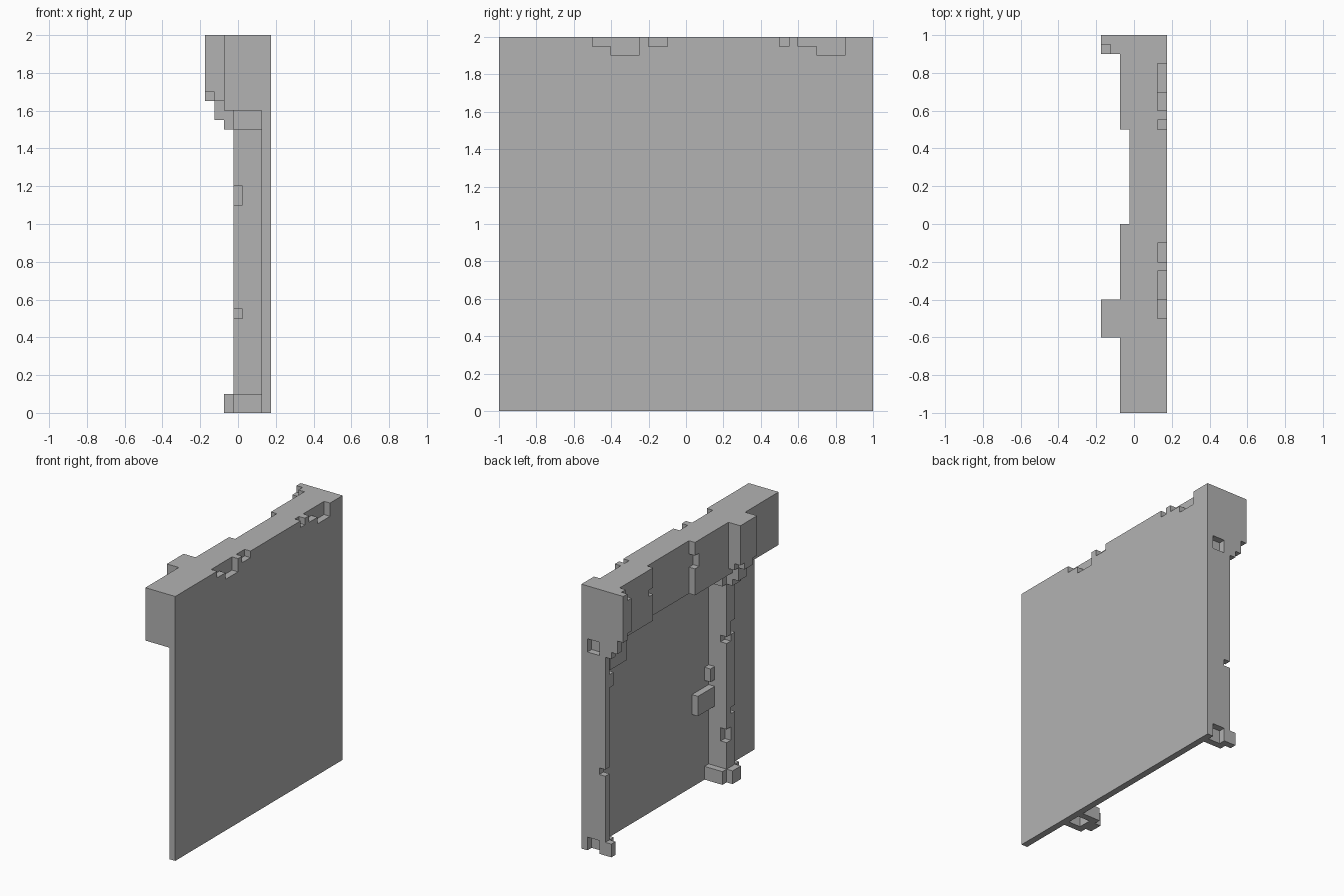
import bpy
import bmesh

if "Cube" in bpy.data.objects:
    bpy.data.objects.remove(bpy.data.objects["Cube"])

stone = bpy.data.materials.new("plain_grey")
stone.use_nodes = True
grey = (0.45, 0.45, 0.45, 1)
stone.diffuse_color = grey
stone.node_tree.nodes["Principled BSDF"].inputs["Base Color"].default_value = grey

FACE, BACK = 0.125, 0.175      # inner and outer plane of the wall panel
POST = -0.025                  # inner plane of the posts
BEAM = -0.075                  # inner plane of the beam


def add_prism(bm, plan, z0, z1):
    """Extrude a plan outline upwards."""
    face = bm.faces.new([bm.verts.new((x, y, z0)) for x, y in plan])
    top = bmesh.ops.extrude_face_region(bm, geom=[face])["geom"]
    verts = [v for v in top if isinstance(v, bmesh.types.BMVert)]
    bmesh.ops.translate(bm, verts=verts, vec=(0, 0, z1 - z0))


def make(name, prisms):
    bm = bmesh.new()
    for plan, z0, z1 in prisms:
        add_prism(bm, plan, z0, z1)
    bmesh.ops.recalc_face_normals(bm, faces=bm.faces[:])
    mesh = bpy.data.meshes.new(name)
    bm.to_mesh(mesh)
    bm.free()
    mesh.materials.append(stone)
    obj = bpy.data.objects.new(name, mesh)
    bpy.context.collection.objects.link(obj)
    return obj


def box(x0, x1, y0, y1, z0, z1):
    return [(x0, y0), (x1, y0), (x1, y1), (x0, y1)], z0, z1


def chip(obj, boxes):
    """Cut block-shaped chips out of a part."""
    for i, b in enumerate(boxes):
        cutter = make(f"{obj.name}_cutter_{i + 1}", [box(*b)])
        cutter.hide_render = True
        cutter.hide_viewport = True
        cutter.display_type = 'WIRE'
        mod = obj.modifiers.new("chip", 'BOOLEAN')
        mod.operation = 'DIFFERENCE'
        mod.solver = 'EXACT'
        mod.object = cutter


# Wall panel with a chipped top edge
panel = make("wall_panel", [box(FACE, BACK, -1, 1, 0, 2)])
chips = [(-0.5, -0.4, 1.95), (-0.4, -0.25, 1.9), (-0.2, -0.1, 1.95),
         (0.5, 0.55, 1.95), (0.6, 0.7, 1.95), (0.7, 0.85, 1.9)]
chip(panel, [(0.1, 0.2, y0, y1, z, 2.1) for y0, y1, z in chips])

# Top beam, set back in one stretch
beam = make("top_beam", [([(FACE, -1), (FACE, 1), (BEAM, 1), (BEAM, 0.5),
                           (POST, 0.5), (POST, 0), (BEAM, 0), (BEAM, -1)], 1.6, 2)])
chip(beam, [(-0.1, POST, -0.05, 0.02, 1.8, 1.9),
            (-0.1, POST, 0.48, 0.55, 1.8, 1.85)])

# Plan of the hollow collars at the foot and head of each post
outer = [(FACE, -0.1), (POST, -0.1), (POST, -0.05), (BEAM, -0.05)]
inner = [(0.025, -0.05), (FACE, -0.05)]


def mirrored(points):
    return [(x, -y) for x, y in reversed(points)]


half_collar = outer + [(BEAM, 0), (0.025, 0)] + inner
full_collar = outer + mirrored(outer) + mirrored(inner) + inner

# Bracket steps: x range, half width, z range
steps = [(-0.175, -0.125, 0.1, 1.7, 2), (-0.125, BEAM, 0.1, 1.65, 2),
         (-0.175, -0.125, 0.05, 1.65, 1.7), (-0.125, BEAM, 0.05, 1.55, 1.65)]


def add_post(name, centre, collar):
    plan = [(x, y + centre) for x, y in collar]
    make(name + "_foot", [(plan, 0, 0.1)])
    make(name + "_head", [(plan, 1.5, 1.6)])
    brackets = []
    for i, (x0, x1, w, z0, z1) in enumerate(steps):
        brackets.append(make(f"{name}_bracket_step_{i + 1}",
                             [box(x0, x1, centre - w, min(centre + w, 1), z0, z1)]))
    post = make(name, [box(POST, FACE, centre - 0.05, min(centre + 0.05, 1), 0.1, 1.5)])
    return post, brackets


middle_post, _ = add_post("middle_post", -0.5, full_collar)
chip(middle_post, [(-0.1, 0.025, -0.5, -0.4, 1.05, 1.1),
                   (-0.1, 0.025, -0.6, -0.5, 1.1, 1.2),
                   (-0.1, 0.025, -0.5, -0.4, 0.3, 0.4),
                   (-0.1, 0.025, -0.6, -0.5, 0.5, 0.55)])

end_post, end_brackets = add_post("end_post", 1, half_collar)
chip(end_post, [(-0.1, 0.025, 0.9, 1.1, 0.6, 0.65)])
chip(end_brackets[0], [(-0.2, -0.12, 0.85, 0.95, 1.95, 2.1)])

# Loose raised blocks on the panel and beside the end post
make("large_raised_block", [box(0.075, FACE, -0.45, -0.25, 0.55, 0.7)])
make("small_raised_block", [box(0.075, FACE, -0.45, -0.4, 0.75, 0.85)])
make("corner_raised_block", [box(0.075, FACE, 0.6, 0.8, 1.3, 1.5)])
make("end_post_block", [box(POST, 0.025, 0.9, 0.95, 1.25, 1.35)])
